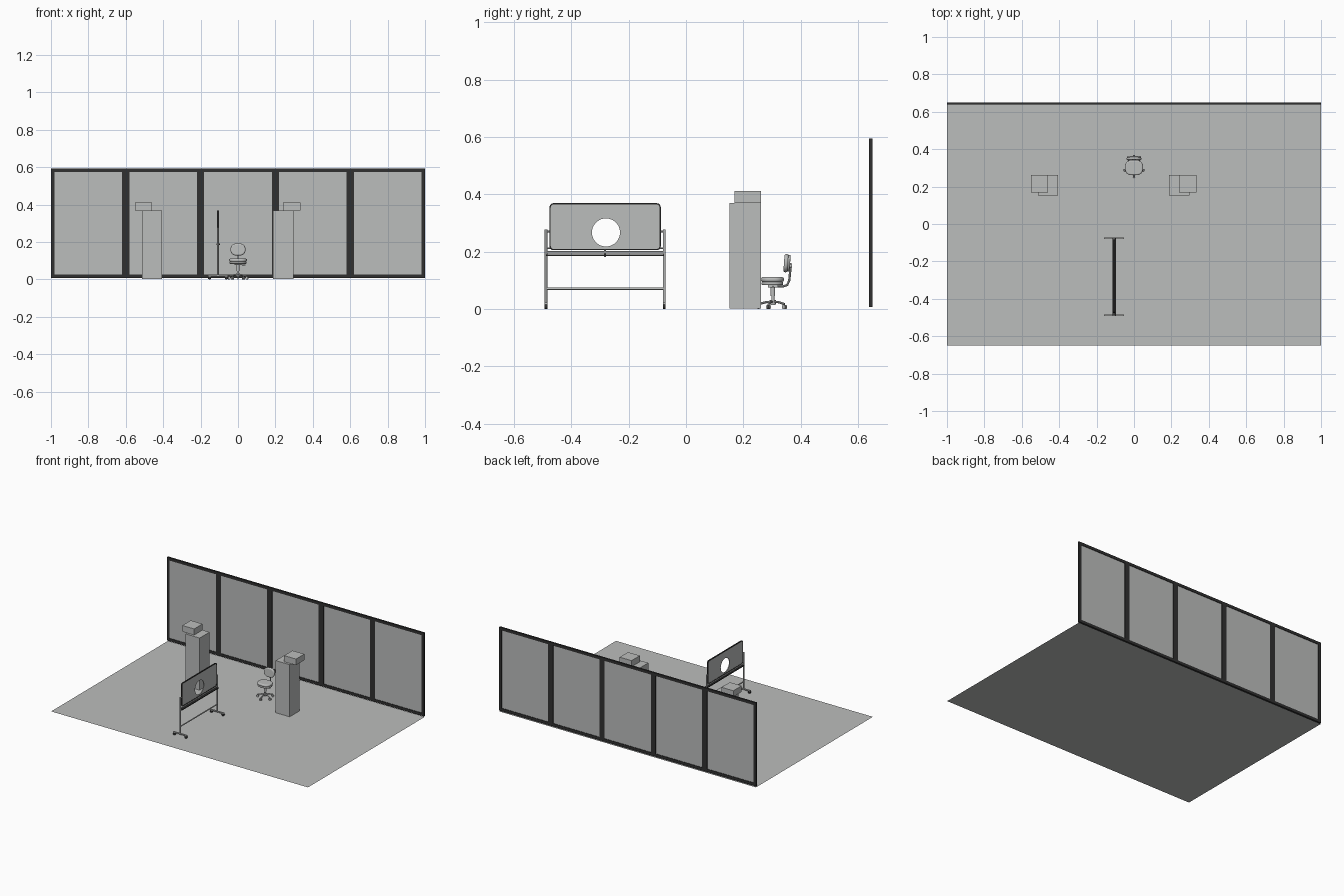
import bpy
import math
from mathutils import Vector

cube = bpy.data.objects.get("Cube")
if cube:
    bpy.data.objects.remove(cube, do_unlink=True)


def material(name, rgb):
    m = bpy.data.materials.new(name)
    m.use_nodes = True
    m.diffuse_color = (*rgb, 1)
    m.node_tree.nodes["Principled BSDF"].inputs["Base Color"].default_value = (*rgb, 1)
    return m


GREY = material("neutral grey", (0.5, 0.51, 0.505))
BLACK = material("black trim", (0.03, 0.03, 0.03))
UPRIGHT_X = (math.radians(90), 0, math.radians(90))  # outline lies in the YZ plane
UPRIGHT_Y = (math.radians(90), 0, 0)                 # outline lies in the XZ plane


def finish(name, data, mat, loc=(0, 0, 0), rot=(0, 0, 0), smooth=True):
    """Turn curve or mesh data into a named mesh object."""
    obj = bpy.data.objects.new(name, data)
    bpy.context.collection.objects.link(obj)
    if isinstance(data, bpy.types.Curve):
        mesh = bpy.data.meshes.new_from_object(obj.evaluated_get(bpy.context.evaluated_depsgraph_get()))
        bpy.data.objects.remove(obj, do_unlink=True)
        obj = bpy.data.objects.new(name, mesh)
        bpy.context.collection.objects.link(obj)
    obj.location, obj.rotation_euler = loc, rot
    obj.data.materials.clear()
    obj.data.materials.append(mat)
    if smooth:
        bpy.ops.object.select_all(action="DESELECT")
        obj.select_set(True)
        bpy.context.view_layer.objects.active = obj
        bpy.ops.object.shade_smooth_by_angle(angle=math.radians(35))
    return obj


def box(name, lo, hi, mat):
    lo, hi = Vector(lo), Vector(hi)
    bpy.ops.mesh.primitive_cube_add(size=1, location=(lo + hi) / 2)
    obj = bpy.context.object
    obj.name, obj.scale = name, hi - lo
    obj.data.materials.append(mat)
    return obj


def cylinder(name, start, end, radius, mat, sides=16):
    start, end = Vector(start), Vector(end)
    axis = end - start
    bpy.ops.mesh.primitive_cylinder_add(vertices=sides, radius=radius, depth=axis.length,
                                        location=(start + end) / 2,
                                        rotation=axis.to_track_quat("Z", "Y").to_euler())
    obj = bpy.context.object
    obj.name = name
    obj.data.materials.append(mat)
    bpy.ops.object.shade_smooth_by_angle(angle=math.radians(35))
    return obj


def tube(name, points, radius, mat):
    c = bpy.data.curves.new(name, "CURVE")
    c.dimensions, c.bevel_depth, c.bevel_resolution, c.use_fill_caps = "3D", radius, 2, True
    s = c.splines.new("POLY")
    s.points.add(len(points) - 1)
    for p, co in zip(s.points, points):
        p.co = (*co, 1)
    return finish(name, c, mat)


def rounded(w, h, r, steps=6):
    """Rounded rectangle outline centred on the origin."""
    if r == 0:
        steps = 0
    pts = []
    for i, (sx, sy) in enumerate([(1, 1), (-1, 1), (-1, -1), (1, -1)]):
        for k in range(steps + 1):
            a = math.pi / 2 * (i + k / max(steps, 1))
            pts.append((sx * (w / 2 - r) + r * math.cos(a), sy * (h / 2 - r) + r * math.sin(a)))
    return pts


def panel(name, outlines, depth, mat, loc, rot=(0, 0, 0), bevel=0):
    """Filled plate; any outline inside the first becomes a hole."""
    c = bpy.data.curves.new(name, "CURVE")
    c.dimensions, c.fill_mode = "2D", "BOTH"
    c.extrude, c.bevel_depth, c.bevel_resolution = depth / 2 - bevel, bevel, 3
    for outline in outlines:
        s = c.splines.new("POLY")
        s.points.add(len(outline) - 1)
        s.use_cyclic_u = True
        for p, co in zip(s.points, outline):
            p.co = (*co, 0, 1)
    return finish(name, c, mat, loc, rot)


# Floor
bpy.ops.mesh.primitive_plane_add(size=1, location=(0, 0, 0))
floor = bpy.context.object
floor.name, floor.scale = "floor", (2, 1.3, 1)
floor.data.materials.append(GREY)

# Glazed wall of five framed bays
for i in range(5):
    centre = (-0.8 + 0.4 * i, 0.644, 0.301)
    panel(f"wall_frame_{i + 1}", [rounded(0.4, 0.587, 0), rounded(0.362, 0.548, 0)],
          0.012, BLACK, centre, UPRIGHT_Y)
    panel(f"wall_pane_{i + 1}", [rounded(0.364, 0.55, 0)], 0.005, GREY, centre, UPRIGHT_Y)

# Two display pillars with an offset box on top
for side, x, bx in (("right", -0.514, -0.552), ("left", 0.187, 0.241)):
    box(f"{side}_pillar", (x, 0.152, 0.002), (x + 0.109, 0.262, 0.369), GREY)
    box(f"{side}_top_box", (bx, 0.169, 0.369), (bx + 0.092, 0.262, 0.412), GREY)

# Mobile board with a round opening
BX, BY = -0.107, -0.282
hole = [(0.003 + 0.049 * math.cos(math.tau * k / 40), -0.02 + 0.049 * math.sin(math.tau * k / 40))
        for k in range(40)]
centre = (BX, BY, 0.287)
panel("board", [rounded(0.384, 0.16, 0.012), hole], 0.005, GREY, centre, UPRIGHT_X)
panel("board_rim", [rounded(0.388, 0.164, 0.014), rounded(0.379, 0.155, 0.01)],
      0.009, BLACK, centre, UPRIGHT_X)

# Board stand
for side, s in (("front", -1), ("back", 1)):
    y = BY + s * 0.206
    cylinder(f"{side}_post", (BX, y, 0.018), (BX, y, 0.277), 0.0045, GREY, 12)
    for z in (0.27, 0.212):
        cylinder(f"{side}_board_bracket", (BX, y, z), (BX, y - s * 0.016, z), 0.003, GREY, 8)
    box(f"{side}_foot", (BX - 0.053, y - 0.005, 0.016), (BX + 0.053, y + 0.005, 0.023), GREY)
    for fx in (-0.045, 0.045):
        cylinder(f"{side}_stand_caster", (BX + fx, y - 0.005, 0.009),
                 (BX + fx, y + 0.005, 0.009), 0.009, BLACK)
cylinder("stand_lower_rail", (BX, BY - 0.206, 0.071), (BX, BY + 0.206, 0.071), 0.004, GREY, 12)
cylinder("stand_upper_rail", (BX, BY - 0.206, 0.198), (BX, BY + 0.206, 0.198), 0.004, GREY, 12)
box("pen_tray", (BX - 0.008, BY - 0.206, 0.185), (BX + 0.011, BY + 0.206, 0.191), BLACK)
cylinder("tray_knob", (BX, BY, 0.182), (BX, BY, 0.207), 0.003, GREY, 8)

# Chair seat and backrest
CY = 0.303
panel("chair_seat_cushion", [rounded(0.082, 0.066, 0.026)], 0.017, GREY, (0, CY - 0.002, 0.103), bevel=0.007)
panel("chair_seat_shell", [rounded(0.082, 0.066, 0.026)], 0.012, GREY, (0, CY - 0.002, 0.089), bevel=0.005)
tilt = (math.radians(86), 0, 0)
panel("chair_back_cushion", [rounded(0.066, 0.05, 0.022)], 0.015, GREY, (0, CY + 0.046, 0.16), tilt, 0.007)
panel("chair_back_shell", [rounded(0.066, 0.05, 0.022)], 0.01, GREY, (0, CY + 0.055, 0.16), tilt, 0.004)
tube("chair_back_arm", [(0, CY, 0.081), (0, CY + 0.035, 0.079), (0, CY + 0.05, 0.084),
                        (0, CY + 0.057, 0.1), (0, CY + 0.06, 0.13), (0, CY + 0.06, 0.16)], 0.004, GREY)
cylinder("chair_back_knob", (0, CY + 0.058, 0.15), (0, CY + 0.067, 0.15), 0.006, GREY, 12)

# Chair column and lift lever
box("chair_seat_mount", (-0.018, CY - 0.018, 0.076), (0.018, CY + 0.018, 0.084), GREY)
cylinder("chair_column_sleeve", (0, CY, 0.045), (0, CY, 0.078), 0.008, GREY)
cylinder("chair_column", (0, CY, 0.014), (0, CY, 0.05), 0.0055, GREY)
cylinder("chair_hub", (0, CY, 0.016), (0, CY, 0.032), 0.01, GREY)
cylinder("chair_lever", (0, CY, 0.079), (0.04, CY, 0.077), 0.002, GREY, 8)

# Five-legged chair base with casters
for k in range(5):
    a = math.tau * k / 5 - math.pi / 2
    d = Vector((math.cos(a), math.sin(a), 0))
    n = Vector((-d.y, d.x, 0))
    hub = Vector((0, CY, 0))
    tube(f"chair_leg_{k + 1}", [hub + Vector((0, 0, 0.026)), hub + d * 0.025 + Vector((0, 0, 0.024)),
                                hub + d * 0.05 + Vector((0, 0, 0.017))], 0.004, GREY)
    wheel = hub + d * 0.05 + Vector((0, 0, 0.0075))
    for s in (-1, 1):
        cylinder(f"chair_caster_{k + 1}", wheel + n * s * 0.002, wheel + n * s * 0.006, 0.0075, GREY, 12)
